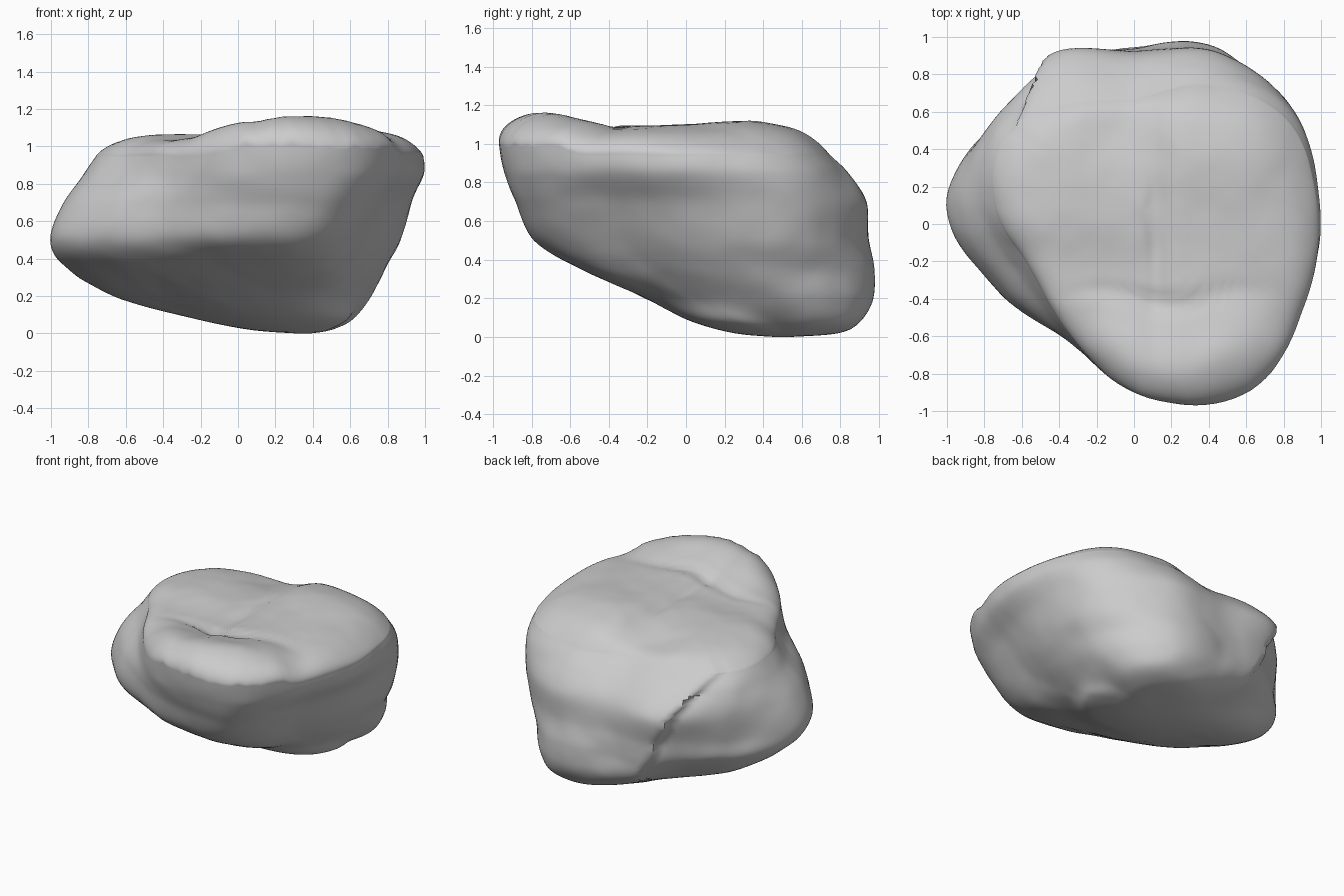
import bpy, math
from mathutils import Vector, noise

cube = bpy.data.objects.get("Cube")
if cube:
    bpy.data.objects.remove(cube, do_unlink=True)

SIDES = 144      # vertices around each ring
STEPS = 8        # rings between neighbouring outlines
CAP_RINGS = 30   # rings closing the top

# Horizontal outlines from the foot up: height, centre x, centre y,
# then radii every thirty degrees, counter-clockwise from +x (hundredths)
OUTLINES = [
    (0, 35, 50, [4] * 12),
    (2, 32, 50, [17, 21, 26, 29, 28, 26, 26, 26, 26, 25, 22, 18]),
    (8, 25, 45, [34, 42, 47, 45, 44, 43, 49, 44, 42, 42, 42, 38]),
    (20, 10, 35, [59, 67, 68, 60, 61, 62, 77, 62, 56, 56, 59, 56]),
    (35, 0, 20, [77, 86, 86, 74, 78, 80, 92, 78, 68, 69, 82, 72]),
    (50, 0, 10, [84, 96, 93, 83, 89, 88, 100, 86, 78, 86, 94, 79]),
    (70, 0, 10, [92, 99, 93, 81, 92, 89, 93, 83, 80, 93, 107, 92]),
    (85, 0, 10, [99, 98, 84, 69, 79, 85, 81, 71, 77, 98, 114, 104]),
    (95, 0, 10, [98, 93, 74, 56, 63, 78, 74, 65, 75, 99, 116, 106]),
]


def catmull(a, b, c, d, t):
    """Smooth value between b and c."""
    return b + 0.5 * t * (c - a + t * (2 * a - 5 * b + 4 * c - d + t * (3 * (b - c) + d - a)))


def smooth(low, high, v):
    t = min(max((v - low) / (high - low), 0), 1)
    return t * t * (3 - 2 * t)


def bump(x, y, cx, cy, sx, sy):
    return math.exp(-((x - cx) / sx) ** 2 - ((y - cy) / sy) ** 2)


def radius(radii, turn):
    """Radius at a turn measured in outline points."""
    i = int(turn)
    return catmull(*(radii[(i + k) % 12] for k in (-1, 0, 1, 2)), turn - i)


def outline_ring(level):
    """Ring at a fractional outline index."""
    i = min(int(level), len(OUTLINES) - 2)
    t = level - i
    four = [OUTLINES[min(max(i + k, 0), len(OUTLINES) - 1)] for k in (-1, 0, 1, 2)]
    z, cx, cy = (catmull(*(row[n] for row in four), t) for n in range(3))
    ring = []
    for s in range(SIDES):
        r = catmull(*(radius(row[3], s * 12 / SIDES) for row in four), t)
        a = math.tau * s / SIDES
        ring.append(Vector((cx + r * math.cos(a), cy + r * math.sin(a), max(z, 0))) / 100)
    return ring


def top_height(x, y):
    """Height of the upper face: flat top, raised front lip and creases."""
    h = 1.065 + 0.03 * smooth(0.08, 0.25, x) + 0.025 * bump(x, y, 0.5, 0.35, 0.4, 0.3)
    crease = -0.39 - 0.04 * math.sin(8 * x)
    lip = smooth(crease + 0.01, crease - 0.4, y) * smooth(-0.38, 0.02, x)
    h += 0.1 * lip * (1 - 0.4 * smooth(0.3, 0.9, x))
    h -= 0.03 * bump(x, y, 0.15, crease, 0.35, 0.04)             # groove behind the lip
    h -= 0.02 * bump(x, y, 0.12, -0.05, 0.05, 0.28)              # groove along the top
    h -= 0.05 * bump(x, y, -0.1, 0.52, 0.25, 0.2)                # dip at the back
    return h - 0.025 * bump(x, y, -0.2, -0.25, 0.3, 0.18)        # hollow by the lip


# Side and underside rings
rings = [outline_ring(n / STEPS) for n in range((len(OUTLINES) - 1) * STEPS + 1)]

# Ragged edges: underside of the front lip and the back right step
for ring in rings:
    for p in ring:
        ragged = 0.03 * noise.noise(Vector((p.x * 14, p.y * 14, 0)))
        front = smooth(-0.5, -0.75, p.y) * smooth(-0.25, 0.1, p.x) * smooth(0.84, 0.95, p.z)
        p.z += (0.05 + ragged) * front
        p.y -= 0.01 * front
        side = bump(p.x, p.y, -0.52, 0.8, 0.28, 0.28)
        edge = 0.6 - 1.9 * (p.x + 0.45) + ragged
        recess = 0.06 * side * smooth(edge + 0.04, edge - 0.04, p.z)
        p.x += recess * 0.6
        p.y -= recess * 0.8

# Cap closing the top, steep at the front and rolling over gently at the back
rim = rings[-1]
middle = Vector((0.05, 0.05, 0))
for n in range(1, CAP_RINGS):
    s = math.cos(n / CAP_RINGS * math.pi / 2)
    ring = []
    for p in rim:
        x, y = middle.x + (p.x - middle.x) * s, middle.y + (p.y - middle.y) * s
        roundness = 0.55 + 0.45 * smooth(-0.4, 0.5, p.y)
        z = p.z + (top_height(x, y) - p.z) * (1 - s ** 6) ** roundness
        ring.append(Vector((x, y, z)))
    rings.append(ring)

# Gentle weathering over the whole stone
verts = []
for ring in rings:
    for p in ring:
        wave = noise.noise_vector(p * 3.2) * 0.007 + noise.noise_vector(p * 8) * 0.003
        verts.append(p + wave * smooth(0.0, 0.2, p.z))

faces = []
for n in range(len(rings) - 1):
    for s in range(SIDES):
        a, b = n * SIDES + s, n * SIDES + (s + 1) % SIDES
        faces.append((a, b, b + SIDES, a + SIDES))
faces.append(tuple(reversed(range(SIDES))))
faces.append(tuple(range(len(verts) - SIDES, len(verts))))

mesh = bpy.data.meshes.new("boulder")
mesh.from_pydata(verts, [], faces)
boulder = bpy.data.objects.new("boulder", mesh)
bpy.context.collection.objects.link(boulder)

# Plain stone colour
stone = bpy.data.materials.new("stone_grey")
stone.use_nodes = True
colour = (0.6, 0.6, 0.6, 1)
stone.diffuse_color = colour
stone.node_tree.nodes["Principled BSDF"].inputs["Base Color"].default_value = colour
mesh.materials.append(stone)

bpy.context.view_layer.objects.active = boulder
boulder.select_set(True)
bpy.ops.object.shade_smooth_by_angle(angle=math.radians(50))
